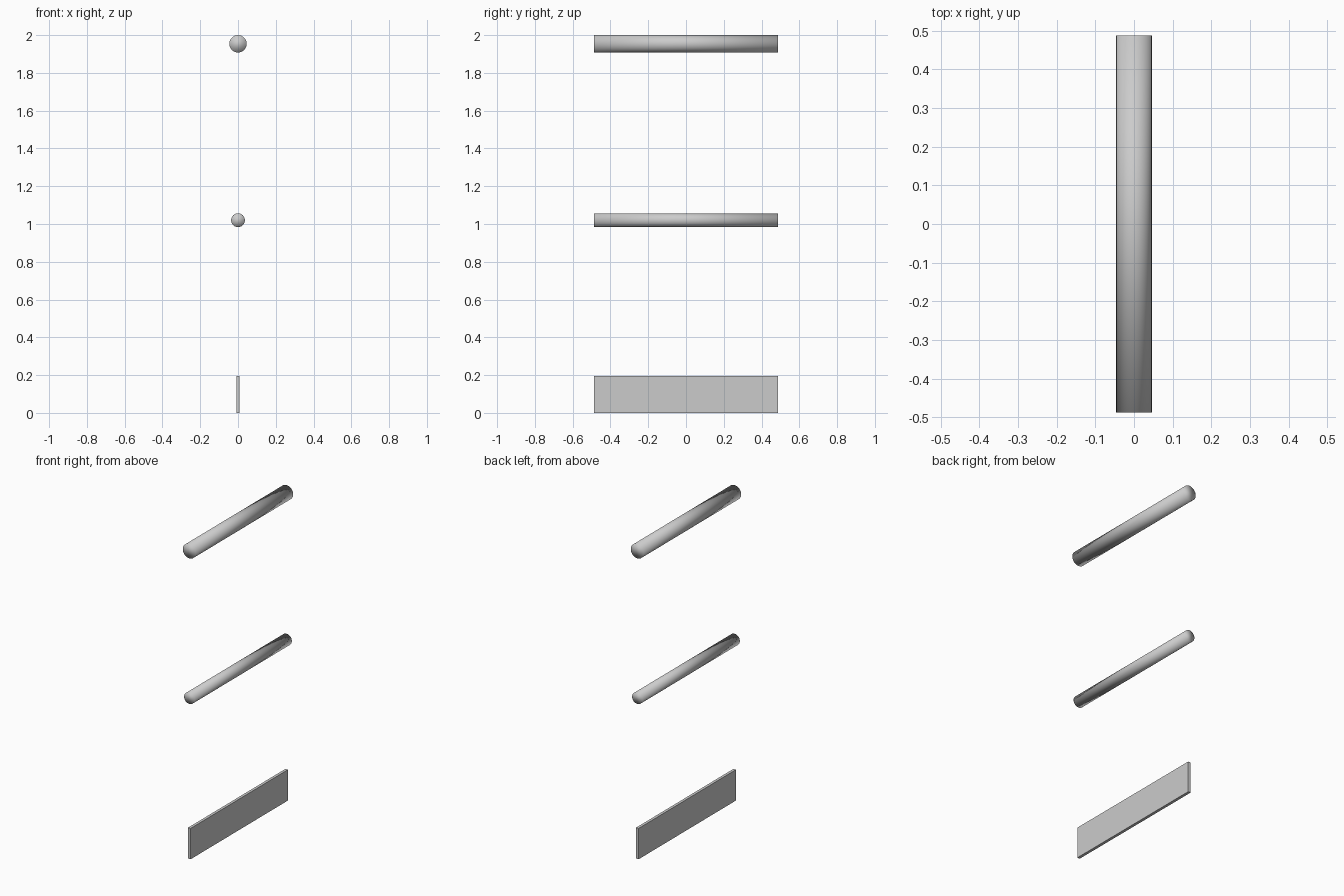
import bpy
import math

if "Cube" in bpy.data.objects:
    bpy.data.objects.remove(bpy.data.objects["Cube"])

LENGTH = 0.976


def rail(name, radius, z):
    # capped round bar along y, smooth shaded all over, ends included
    bpy.ops.mesh.primitive_cylinder_add(vertices=32, radius=radius, depth=LENGTH,
                                        location=(0, 0, z), rotation=(math.pi / 2, 0, 0))
    ob = bpy.context.object
    ob.name = name
    bpy.ops.object.shade_smooth()
    return ob


# Round rails
rail("top_rail", 0.046, 1.954)
rail("middle_rail", 0.0365, 1.02)

# Flat toe board standing on the ground
bpy.ops.mesh.primitive_cube_add(size=1, location=(0, 0, 0.098))
board = bpy.context.object
board.name = "toe_board"
board.scale = (0.018, LENGTH, 0.196)
bpy.ops.object.transform_apply(location=False, rotation=False, scale=True)
